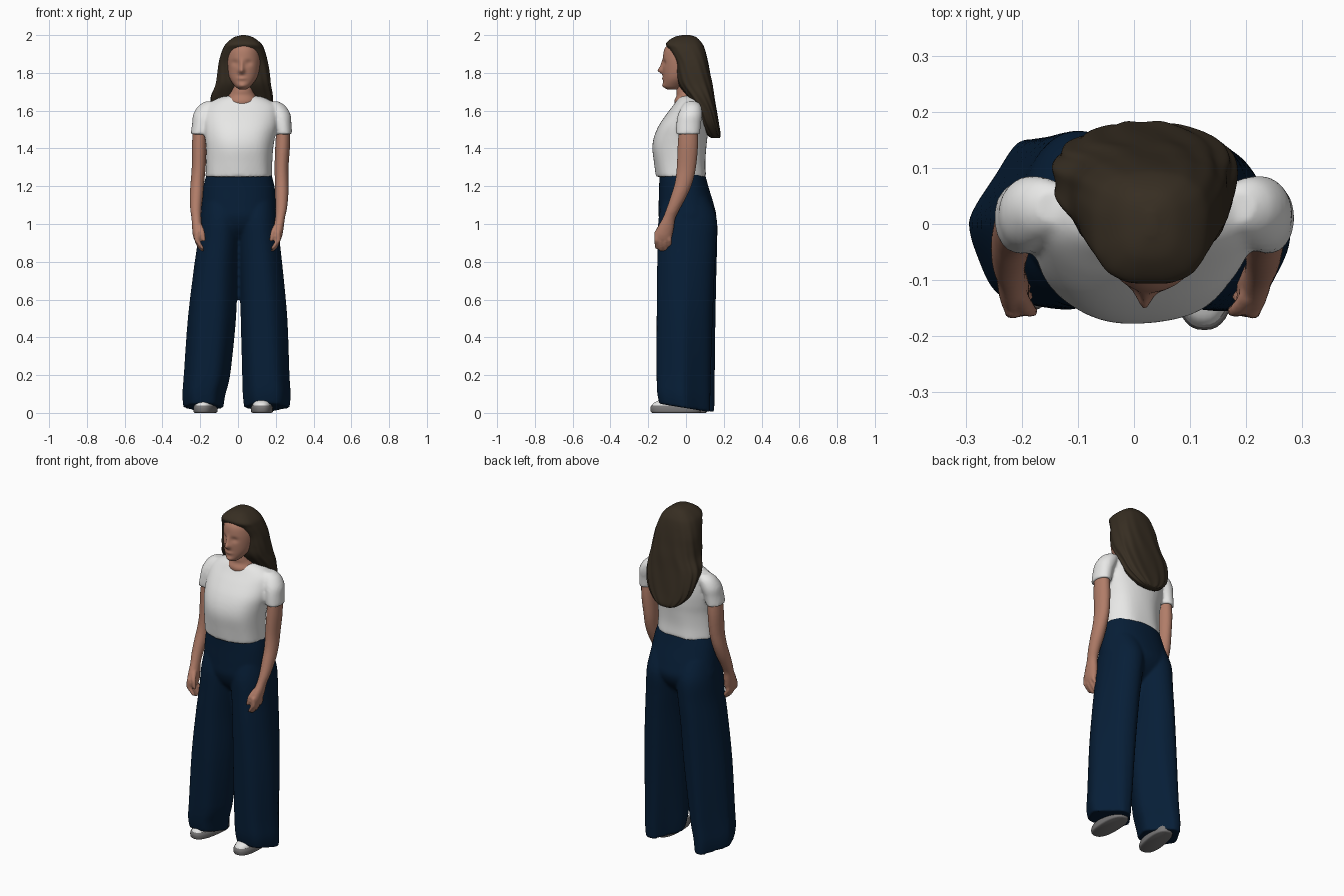
import bpy, bmesh, math
from mathutils import Matrix


def material(name, rgb):
    m = bpy.data.materials.new(name)
    m.diffuse_color = (*rgb, 1)
    return m


SKIN = material("skin", (0.44, 0.205, 0.14))
HAIR = material("dark brown hair", (0.038, 0.027, 0.016))
WHITE = material("white cotton", (0.82, 0.82, 0.81))
NAVY = material("navy cloth", (0.002, 0.013, 0.038))
GREY = material("grey rubber", (0.19, 0.185, 0.185))


def resample(rings, sub):
    """Catmull-Rom smoothing of a list of rings."""
    out = []
    for i in range(len(rings) - 1):
        p0, p1 = rings[max(i - 1, 0)], rings[i]
        p2, p3 = rings[i + 1], rings[min(i + 2, len(rings) - 1)]
        for s in range(sub):
            t = s / sub
            out.append([0.5 * (2 * b + (c - a) * t + (2 * a - 5 * b + 4 * c - d) * t * t
                               + (3 * b - a - 3 * c + d) * t ** 3)
                        for a, b, c, d in zip(p0, p1, p2, p3)])
    return out + [list(rings[-1])]


def loft(bm, rings, n=48, sub=5, power=2.0, fold=0, k=8, twist=0, tilt=0, taper=0, place=None):
    """Closed loft of rings (z, x0, x1, y0, y1), listed from top to bottom.
    fold: ripple depth growing downwards; tilt: front lift of the hem;
    taper: narrowing of the back half, growing downwards."""
    rows = []
    ztop, zlow = rings[0][0], rings[-1][0]
    for z, x0, x1, y0, y1 in resample(rings, sub):
        down = min(1, max(0, (ztop - z) / (ztop - zlow)))
        row = []
        for j in range(n):
            a = 2 * math.pi * j / n
            c, s = math.cos(a), math.sin(a)
            f = 1 + fold * down * math.cos(k * a + twist * z)
            px = math.copysign(abs(c) ** (2 / power), c) * f
            py = math.copysign(abs(s) ** (2 / power), s) * f
            px *= 1 - taper * down * max(0, py)
            lift = tilt * (0.5 - 0.5 * py) * max(0, 1 - (z - zlow) / 0.2)
            row.append(bm.verts.new(((x0 + x1) / 2 + px * (x1 - x0) / 2,
                                     (y0 + y1) / 2 + py * (y1 - y0) / 2, z + lift)))
        rows.append(row)
    for r, q in zip(rows, rows[1:]):
        for j in range(n):
            bm.faces.new((r[j], r[(j + 1) % n], q[(j + 1) % n], q[j]))
    bm.faces.new(rows[0])
    bm.faces.new(rows[-1][::-1])
    verts = [v for r in rows for v in r]
    if place:
        bmesh.ops.transform(bm, matrix=place, verts=verts)
    return verts


def finish(name, bm, mat, voxel=0, smooth=3):
    bmesh.ops.recalc_face_normals(bm, faces=bm.faces)
    me = bpy.data.meshes.new(name)
    bm.to_mesh(me)
    bm.free()
    me.materials.append(mat)
    for p in me.polygons:
        p.use_smooth = True
    ob = bpy.data.objects.new(name, me)
    bpy.context.collection.objects.link(ob)
    if voxel:
        r = ob.modifiers.new("fuse", 'REMESH')
        r.mode, r.voxel_size, r.use_smooth_shade = 'VOXEL', voxel, True
        s = ob.modifiers.new("soften", 'SMOOTH')
        s.factor, s.iterations = 0.5, smooth
    return ob


def centred(rings, side=-1):
    """(z, cx, cy, rx, ry) of the left-of-picture limb, or its counterpart."""
    out = []
    for z, cx, cy, rx, ry in rings:
        if side > 0:
            cx = min(0.041, max(-0.005, (z - 1.0) * 0.075)) - cx
        out.append((z, cx - rx, cx + rx, cy - ry, cy + ry))
    return out


def bump(v, x, z, sx, sz):
    return math.exp(-((v.co.x - x) / sx) ** 2 - ((v.co.z - z) / sz) ** 2)


# Head with nose, eye sockets, lips and chin pushed out of the face
bm = bmesh.new()
verts = loft(bm, [(1.98, .02, .04, -.03, .01), (1.965, -.02, .08, -.075, .05),
                  (1.93, -.05, .11, -.112, .08), (1.88, -.06, .12, -.122, .09),
                  (1.82, -.055, .115, -.122, .075), (1.77, -.043, .098, -.12, .03),
                  (1.73, -.017, .067, -.118, -.01), (1.713, .005, .045, -.1, -.04)], n=80, sub=8)
for v in verts:
    if v.co.y < -0.03:
        v.co.y += (-.026 * bump(v, .018, 1.812, .016, .017) - .013 * bump(v, .019, 1.84, .011, .025)
                   + .009 * bump(v, -.016, 1.853, .019, .015) + .009 * bump(v, .056, 1.853, .019, .015)
                   - .007 * bump(v, .02, 1.77, .024, .009) - .007 * bump(v, .022, 1.733, .022, .012))
finish("head", bm, SKIN)

# Neck and the skin inside the neckline
bm = bmesh.new()
loft(bm, [(1.78, -.035, .085, -.04, .06), (1.71, -.038, .082, -.05, .07),
          (1.68, -.05, .092, -.05, .075), (1.648, -.058, .1, -.062, .075), (1.60, -.04, .08, -.05, .05)])
finish("neck", bm, SKIN)

# Long wavy hair, its front edge cutting across the head
bm = bmesh.new()
loft(bm, [(2.0, .02, .04, -.02, .02), (1.988, -.022, .08, -.066, .056),
          (1.955, -.063, .123, -.106, .086), (1.92, -.083, .141, -.09, .101),
          (1.86, -.1, .158, -.062, .116), (1.80, -.108, .167, -.053, .128),
          (1.74, -.118, .172, -.04, .14), (1.67, -.143, .182, .008, .15),
          (1.60, -.135, .175, .055, .162), (1.53, -.11, .15, .08, .174),
          (1.475, -.06, .1, .11, .183), (1.455, -.02, .06, .135, .178)],
     n=96, sub=6, power=2.75, fold=.035, k=13, twist=22)
finish("hair", bm, HAIR)

# T-shirt body and short sleeves fused together
bm = bmesh.new()
loft(bm, [(1.677, -.07, .112, -.03, .085), (1.66, -.12, .16, -.045, .092),
          (1.625, -.165, .205, -.07, .103), (1.58, -.178, .21, -.105, .11),
          (1.52, -.18, .208, -.145, .115), (1.46, -.176, .195, -.17, .113),
          (1.40, -.17, .185, -.178, .107), (1.32, -.17, .18, -.168, .103),
          (1.25, -.172, .18, -.158, .108)], power=2.2, fold=.012, k=7, twist=9)
for side in (-1, 1):
    loft(bm, centred([(1.648, -.14, .03, .035, .03), (1.625, -.16, .03, .05, .05),
                      (1.58, -.182, .022, .055, .064), (1.53, -.195, .014, .048, .065),
                      (1.475, -.205, .01, .046, .064)], side))
finish("t_shirt", bm, WHITE, 0.009)

# Bare arms with palm, four fingers and thumb
for side, word in ((-1, "right"), (1, "left")):
    bm = bmesh.new()
    loft(bm, centred([(1.53, -.2, .012, .035, .048), (1.42, -.205, .01, .039, .054),
                      (1.30, -.208, .002, .037, .051), (1.22, -.215, -.012, .036, .047),
                      (1.15, -.22, -.037, .035, .043), (1.08, -.223, -.068, .03, .036),
                      (1.03, -.22, -.09, .026, .034), (.98, -.216, -.108, .027, .044),
                      (.94, -.213, -.12, .026, .048), (.915, -.213, -.122, .018, .042)], side), n=32)
    for i in range(4):
        y, low = -.157 + .023 * i, (.012, 0, .002, .012)[i]
        loft(bm, centred([(.96, -.215, y, .012, .012), (.915, -.217, y, .014, .012),
                          (.88 + low, -.203, y + .002, .013, .012),
                          (.855 + low, -.186, y + .004, .009, .009)], side), n=12)
    loft(bm, centred([(1.0, -.205, -.125, .014, .014), (.96, -.19, -.15, .014, .014),
                      (.91, -.18, -.155, .010, .010)], side), n=12)
    finish(word + "_arm", bm, SKIN, 0.0065, 2)

# Wide trousers: hips plus two flared legs fused together
bm = bmesh.new()
loft(bm, [(1.268, -.165, .175, -.142, .1), (1.2, -.183, .193, -.142, .118),
          (1.1, -.197, .205, -.145, .148), (1.03, -.203, .21, -.143, .16),
          (.96, -.19, .195, -.11, .125), (.88, -.13, .14, -.03, .04)], power=2.2)
LEGS = ([(1.14, -.185, .025, -.12, .12), (1.03, -.203, .018, -.145, .162),
         (.9, -.215, .008, -.149, .165), (.75, -.236, -.003, -.151, .161),
         (.5, -.265, -.012, -.153, .157), (.2, -.285, -.044, -.148, .155),
         (.08, -.292, -.07, -.142, .155), (.004, -.286, -.08, -.132, .153)],
        [(1.14, -.015, .195, -.12, .12), (1.03, -.008, .21, -.145, .162),
         (.9, .001, .222, -.149, .16), (.75, .009, .238, -.153, .152),
         (.5, .015, .26, -.156, .142), (.2, .024, .27, -.158, .134),
         (.08, .028, .276, -.156, .132), (.004, .036, .27, -.145, .13)])
for leg in LEGS:
    loft(bm, leg, power=2.1, fold=.03, k=6, twist=2, tilt=.045, taper=.55)
finish("wide_trousers", bm, NAVY, 0.008, 5)

# Shoes: white upper on a grey sole
for word, x, y, turn in (("right", -.172, -.018, -.16), ("left", .127, -.052, -.02)):
    place = Matrix.Translation((x, y, 0)) @ Matrix.Rotation(turn, 4, 'Z')
    bm = bmesh.new()
    loft(bm, [(.04, -.054, .054, -.132, .128), (.026, -.058, .058, -.137, .132),
              (.006, -.057, .057, -.134, .13), (0, -.05, .05, -.125, .122)],
         n=40, power=2.5, place=place)
    finish(word + "_shoe_sole", bm, GREY)
    bm = bmesh.new()
    loft(bm, [(.085, -.03, .03, -.03, .1), (.072, -.04, .04, -.075, .12),
              (.055, -.05, .05, -.115, .125), (.035, -.053, .053, -.131, .127)],
         n=40, power=2.4, place=place)
    finish(word + "_shoe_upper", bm, WHITE)
